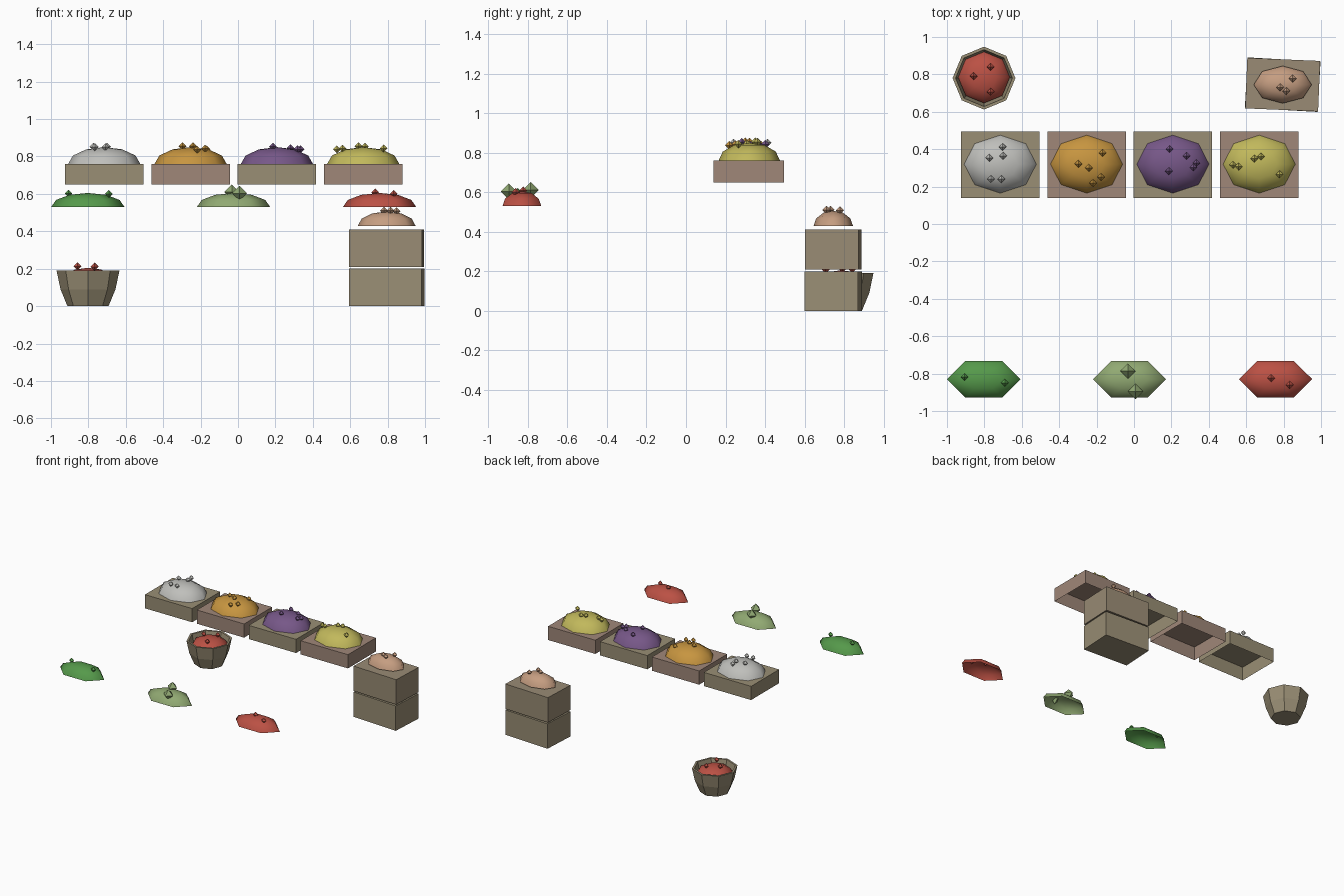
import bpy, bmesh
from math import radians, sin, cos, pi
from mathutils import Matrix

if "Cube" in bpy.data.objects:
    bpy.data.objects.remove(bpy.data.objects["Cube"])


def material(name, rgb):
    m = bpy.data.materials.new(name)
    m.diffuse_color = [(c / 255) ** 2.2 for c in rgb] + [1]
    m.use_nodes = True
    m.node_tree.nodes["Principled BSDF"].inputs["Base Color"].default_value = m.diffuse_color
    return m


MATS = {n: material(n, c) for n, c in {
    "khaki": (152, 141, 116), "brown": (158, 134, 120), "drab": (152, 138, 116),
    "white": (190, 190, 186), "orange": (198, 148, 66), "purple": (118, 88, 135),
    "yellow": (192, 183, 92), "tan": (196, 156, 128), "red": (186, 82, 70),
    "green": (86, 152, 76), "sage": (144, 168, 114)}.items()}


def finish(bm, name, mat, loc, rot=0, smooth=False):
    me = bpy.data.meshes.new(name)
    bm.normal_update()
    for f in bm.faces:
        f.smooth = smooth
    bm.to_mesh(me)
    bm.free()
    ob = bpy.data.objects.new(name, me)
    ob.location = loc
    ob.rotation_euler.z = radians(rot)
    me.materials.append(MATS[mat])
    bpy.context.collection.objects.link(ob)
    return ob


def lathe(name, profile, sides, scale, mat, loc, smooth=False):
    """Revolve an (r, z) profile; r = 0 makes a pole."""
    bm = bmesh.new()
    rings = []
    for r, z in profile:
        n = sides if r else 1
        rings.append([bm.verts.new((r * cos(2 * pi * i / sides) * scale[0],
                                    r * sin(2 * pi * i / sides) * scale[1],
                                    z * scale[2])) for i in range(n)])
    for a, b in zip(rings, rings[1:]):
        for i in range(sides):
            j = (i + 1) % sides
            quad = [a[i % len(a)], a[j % len(a)], b[j % len(b)], b[i % len(b)]]
            bm.faces.new(list(dict.fromkeys(quad)))
    return finish(bm, name, mat, loc, smooth=smooth)


def mound(name, sides, radii, mat, loc):
    # open-bottomed half ellipsoid
    arc = [(cos(radians(a)), sin(radians(a))) for a in (0, 30, 60)] + [(0, 1)]
    lathe(name, arc, sides, radii, mat, loc, True)


def crate(name, size, mat, loc, rot=0, open_bottom=False):
    bm = bmesh.new()
    bmesh.ops.create_cube(bm, size=1, matrix=Matrix.Diagonal((*size, 1)))
    if open_bottom:
        bm.normal_update()
        bmesh.ops.delete(bm, geom=[f for f in bm.faces if f.normal.z < -0.9],
                         context='FACES_ONLY')
    finish(bm, name, mat, loc, rot)


def bits(name, mat, spots, r=0.021):
    # small octahedral pieces lying on a mound
    for i, p in enumerate(spots):
        bm = bmesh.new()
        bmesh.ops.create_uvsphere(bm, u_segments=4, v_segments=2, radius=r)
        finish(bm, f"{name}_piece_{i + 1}", mat, p)


# Row of four display crates with heaped goods
row = [
    ("white", "khaki", [(-.703, .412, .85), (-.773, .353, .852), (-.7, .364, .853),
                        (-.765, .24, .85), (-.709, .24, .85)]),
    ("orange", "brown", [(-.168, .38, .838), (-.297, .321, .855), (-.241, .3, .855),
                         (-.176, .251, .842), (-.219, .219, .837)]),
    ("purple", "khaki", [(.19, .401, .842), (.281, .364, .845), (.334, .326, .838),
                         (.318, .302, .838), (.187, .283, .853)]),
    ("yellow", "brown", [(.644, .35, .855), (.679, .361, .853), (.529, .316, .838),
                         (.559, .307, .842), (.778, .265, .843)]),
]
for i, (goods, wood, spots) in enumerate(row):
    x = -.715 + .4615 * i
    crate(f"{goods}_display_crate", (.42, .355, .11), wood, (x, .317, .705), open_bottom=True)
    mound(f"{goods}_heap", 8, (.193, .155, .09), goods, (x, .32, .76))
    bits(goods, goods, spots)

# Low front heaps
for goods, x, spots, r in [
        ("green", -.803, [(-.906, -.818, .602), (-.69, -.85, .6)], .021),
        ("sage", -.024, [(-.033, -.786, .61), (.008, -.896, .603)], .041),
        ("red", .757, [(.733, -.824, .608), (.832, -.861, .6)], .021)]:
    mound(f"front_{goods}_heap", 6, (.196, .113, .075), goods, (x, -.83, .53))
    bits(f"front_{goods}", goods, spots, r)

# Stacked crates with a heap on top
crate("lower_stack_crate", (.39, .27, .2), "khaki", (.795, .745, .1), -3.2)
crate("upper_stack_crate", (.39, .27, .2), "drab", (.795, .745, .31), -2.4)
mound("stack_heap", 8, (.155, .1, .078), "tan", (.795, .745, .428))
bits("stack", "tan", [(.848, .778, .508), (.781, .73, .51), (.815, .711, .51)])

# Eight-sided basket with a red heap
lathe("basket", [(0, 0), (.11, 0), (.147, .09), (.168, .19), (.152, .19), (.132, .1), (0, .1)],
      8, (1, 1, 1), "khaki", (-.802, .78, 0))
mound("basket_heap", 8, (.138, .138, .07), "red", (-.802, .784, .135))
bits("basket", "red", [(-.767, .84, .212), (-.858, .791, .213), (-.767, .706, .21)])
